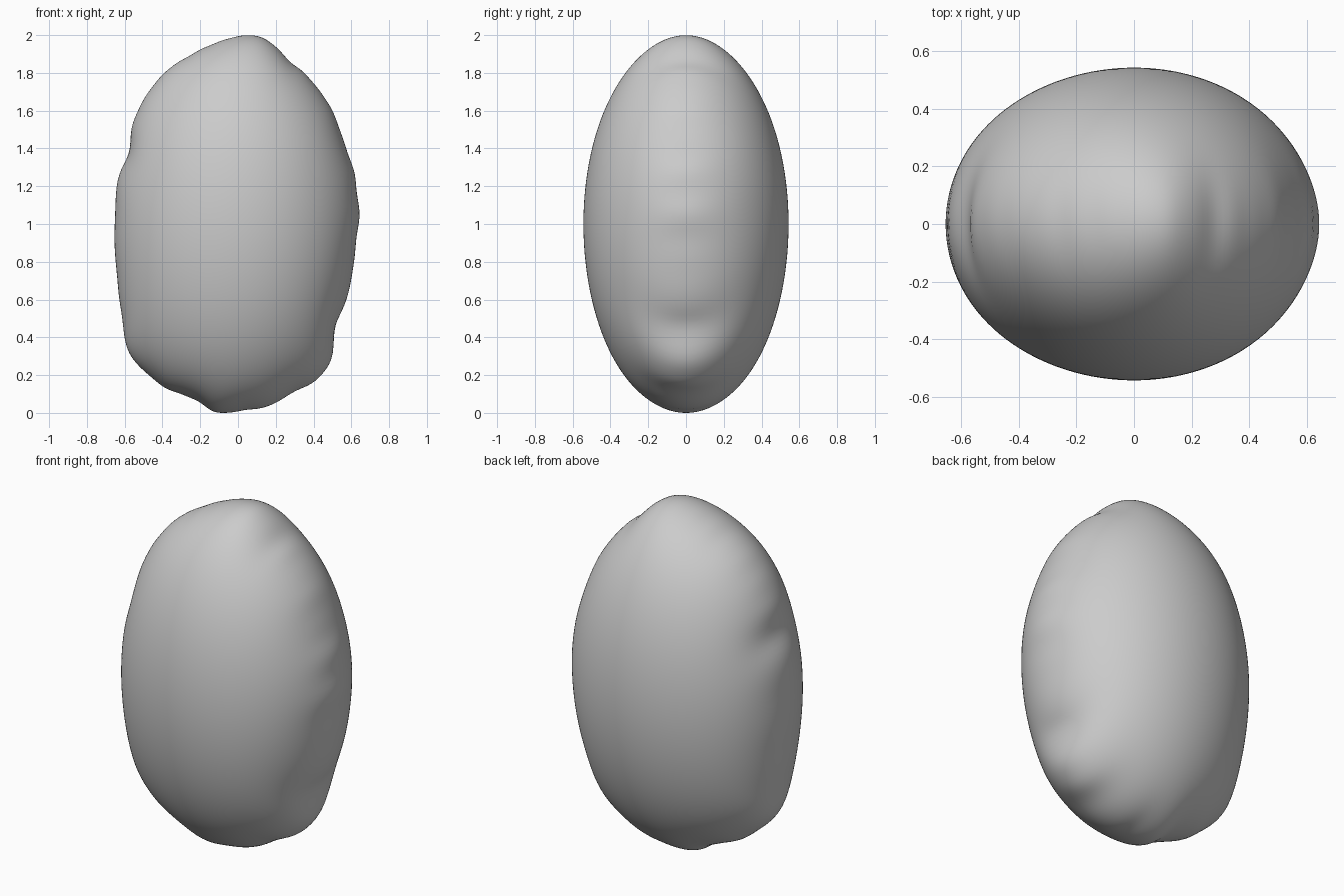
import bpy, bmesh
from math import pi, sin, cos, atan2, hypot

if "Cube" in bpy.data.objects:
    bpy.data.objects.remove(bpy.data.objects["Cube"])

RX, RY, RZ = 0.645, 0.543, 1.0   # half sizes of the underlying ellipsoid
MODES, N = 36, 360

# Lumpy front outline, clockwise from the top (x, z)
OUTLINE = [
    (.06, 2.0), (.135, 1.985), (.22, 1.92), (.27, 1.86), (.35, 1.80), (.42, 1.72),
    (.495, 1.61), (.55, 1.465), (.59, 1.345), (.615, 1.285), (.63, 1.15), (.645, 1.065),
    (.625, .915), (.61, .77), (.575, .60), (.525, .49), (.505, .41), (.507, .33),
    (.475, .24), (.405, .165), (.30, .115), (.245, .08), (.165, .037), (.035, .016),
    (-.10, 0), (-.14, .01), (-.205, .06), (-.285, .095), (-.40, .14), (-.46, .19),
    (-.55, .275), (-.59, .345), (-.615, .52), (-.64, .73), (-.65, 1.05), (-.64, 1.22),
    (-.615, 1.295), (-.575, 1.375), (-.56, 1.525), (-.505, 1.65), (-.39, 1.80),
    (-.255, 1.89), (-.135, 1.95), (-.035, 1.985)]

# Outline as a ratio to the ellipse, by angle
polar = sorted((atan2(z - 1, x / RX) % (2 * pi), hypot(x / RX, z - 1)) for x, z in OUTLINE)
polar = ([(polar[-1][0] - 2 * pi, polar[-1][1])] + polar
         + [(polar[0][0] + 2 * pi, polar[0][1])])


def ratio(t):
    for (t0, r0), (t1, r1) in zip(polar, polar[1:]):
        if t0 <= t <= t1:
            return r0 + (r1 - r0) * (t - t0) / (t1 - t0)


# Waves of the outline: finer waves fade faster towards the middle of each face
samples = [(2 * pi * i / N, ratio(2 * pi * i / N)) for i in range(N)]
mean = sum(r for _, r in samples) / N
waves = [(k, 2 / N * sum(r * cos(k * t) for t, r in samples),
          2 / N * sum(r * sin(k * t) for t, r in samples)) for k in range(1, MODES + 1)]


def swell(t, s):
    return mean + sum(s ** k * (a * cos(k * t) + b * sin(k * t)) for k, a, b in waves)


# Body: sphere with its poles front and back, swollen to the outline
bm = bmesh.new()
bmesh.ops.create_uvsphere(bm, u_segments=192, v_segments=96, radius=1)
for v in bm.verts:
    a, b, c = v.co
    f = swell(atan2(b, a), min(1, hypot(a, b)))
    v.co = (RX * a * f, -RY * c, 1 + RZ * b * f)
low = min(v.co.z for v in bm.verts)
for v in bm.verts:
    v.co.z -= low
for face in bm.faces:
    face.smooth = True
mesh = bpy.data.meshes.new("lumpy_body")
bm.to_mesh(mesh)
bm.free()
bpy.context.collection.objects.link(bpy.data.objects.new("lumpy_body", mesh))
